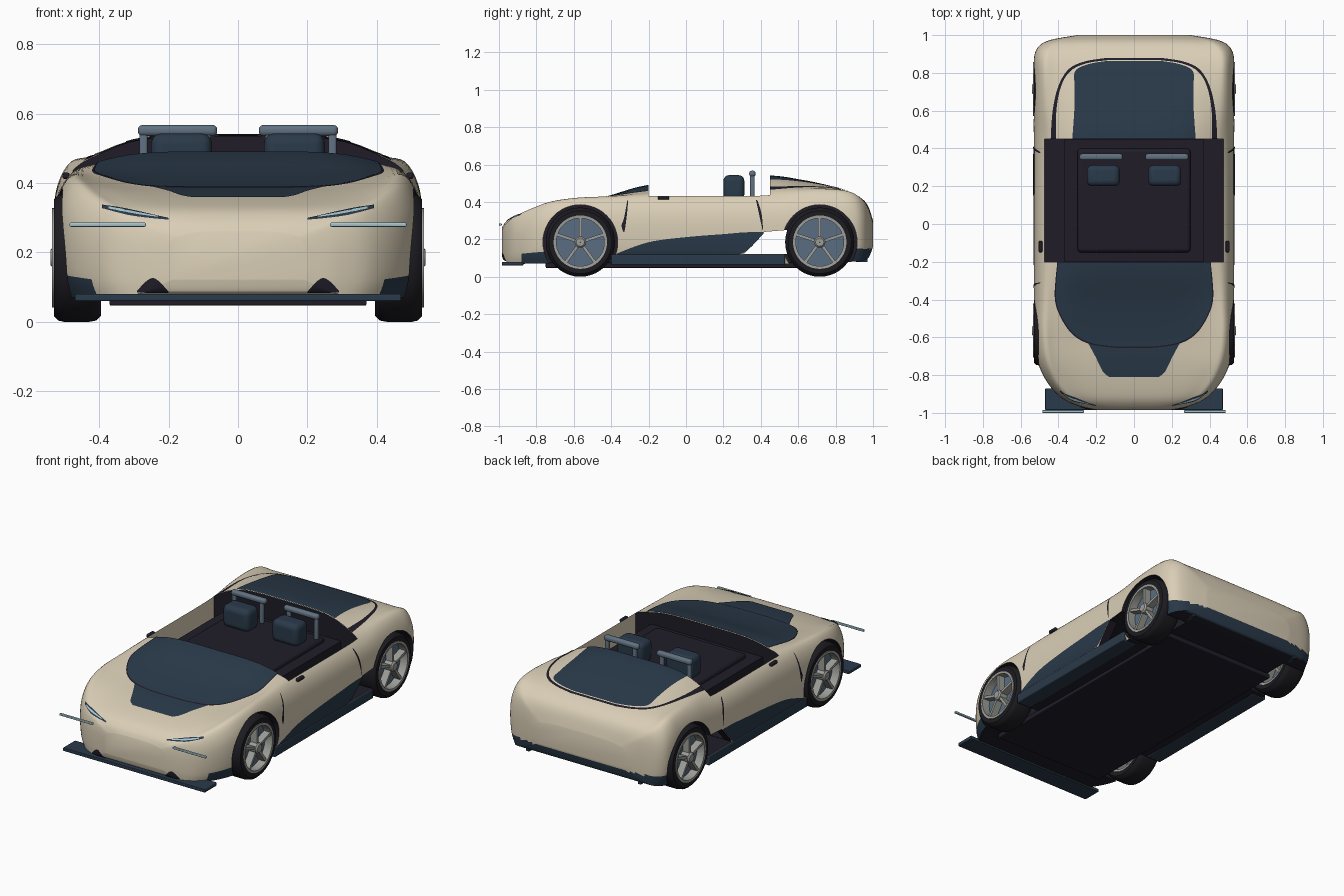
import bpy, bmesh, math
from mathutils import Vector
from mathutils.bvhtree import BVHTree

cube = bpy.data.objects.get("Cube")
if cube:
    bpy.data.objects.remove(cube, do_unlink=True)


def material(name, r, g, b):
    m = bpy.data.materials.new(name)
    m.use_nodes = True
    m.diffuse_color = (r, g, b, 1)
    node = next(n for n in m.node_tree.nodes if n.type == 'BSDF_PRINCIPLED')
    node.inputs["Base Color"].default_value = (r, g, b, 1)
    node.inputs["Roughness"].default_value = 0.6
    return m


CREAM = material("cream paint", .70, .62, .47)
NAVY = material("navy panel", .023, .042, .068)
BLACK = material("cabin black", .014, .012, .021)
TYRE = material("tyre rubber", .012, .011, .015)
SILVER = material("rim silver", .34, .34, .32)
DISC = material("brake blue grey", .10, .155, .22)
STEEL = material("hoop steel", .12, .165, .22)
LAMP = material("pale lamp", .38, .56, .62)


def spline(pts, n):
    """Smooth curve through tuples of any size."""
    out = []
    for i in range(len(pts) - 1):
        a, b, c, d = pts[max(i - 1, 0)], pts[i], pts[i + 1], pts[min(i + 2, len(pts) - 1)]
        for k in range(n):
            t = k / n
            out.append(tuple(q + t * ((r - p) / 2 + t * (p - 2.5 * q + 2 * r - s / 2
                             + t * (1.5 * (q - r) + (s - p) / 2)))
                             for p, q, r, s in zip(a, b, c, d)))
    return out + [tuple(pts[-1])]


def smooth(ob, angle=35):
    bpy.ops.object.select_all(action='DESELECT')
    bpy.context.view_layer.objects.active = ob
    ob.select_set(True)
    bpy.ops.object.shade_smooth_by_angle(angle=math.radians(angle))


def build(name, verts, faces, mats, toward=None):
    """Mesh object; closed meshes face outward, patches face 'toward'."""
    me = bpy.data.meshes.new(name)
    me.from_pydata(verts, [], faces)
    bm = bmesh.new()
    bm.from_mesh(me)
    bmesh.ops.recalc_face_normals(bm, faces=bm.faces)
    bm.normal_update()
    if toward:
        for f in bm.faces:
            if f.normal.dot(toward) < 0:
                f.normal_flip()
    bm.to_mesh(me)
    bm.free()
    for m in mats:
        me.materials.append(m)
    ob = bpy.data.objects.new(name, me)
    bpy.context.collection.objects.link(ob)
    return ob


def box(name, lo, hi, mat, bevel=0, mats=None):
    v = [(x, y, z) for x in (lo[0], hi[0]) for y in (lo[1], hi[1]) for z in (lo[2], hi[2])]
    f = [(0, 1, 3, 2), (4, 6, 7, 5), (0, 4, 5, 1), (2, 3, 7, 6), (0, 2, 6, 4), (1, 5, 7, 3)]
    ob = build(name, v, f, mats or [mat])
    if bevel:
        mod = ob.modifiers.new("round", 'BEVEL')
        mod.width, mod.segments = bevel, 4
        smooth(ob)
    return ob


def lathe(name, profile, x_sign, y, z, mat, seg=40):
    """Spin a (radius, x) profile about an axis parallel to x."""
    n = len(profile)
    verts = [(x_sign * px, y + r * math.cos(a), z + r * math.sin(a))
             for a in (2 * math.pi * k / seg for k in range(seg)) for r, px in profile]
    faces = [(k * n + i, k * n + (i + 1) % n, (k + 1) % seg * n + (i + 1) % n, (k + 1) % seg * n + i)
             for k in range(seg) for i in range(n)]
    ob = build(name, verts, faces, [mat])
    smooth(ob)
    return ob


# Body shell: stations of y, half width, bottom, shoulder height, centre height
stations = [(-.985, .2, .12, .24, .26), (-.965, .29, .085, .275, .292), (-.92, .385, .07, .315, .325),
            (-.83, .465, .07, .36, .352), (-.72, .512, .07, .40, .373), (-.58, .53, .07, .42, .392),
            (-.42, .53, .07, .425, .425), (-.2, .53, .065, .43, .485), (.1, .53, .065, .43, .5),
            (.42, .53, .065, .432, .535), (.62, .533, .07, .455, .512), (.78, .533, .08, .462, .478),
            (.88, .53, .08, .448, .45), (.94, .505, .085, .41, .418), (.975, .44, .1, .36, .375),
            (1.0, .3, .16, .28, .30)]
verts, faces = [], []
rings = spline(stations, 6)
for y, w, zb, zs, zt in rings:
    h, rise = zs - zb, zt - zs
    half = [(.94 * w, zb), (.985 * w, zb + .2 * h), (w, zb + .55 * h), (.975 * w, zb + .82 * h),
            (.9 * w, zs), (.78 * w, zs + .42 * rise), (.5 * w, zs + .93 * rise), (0, zt)]
    ring = spline(half + [(-x, z) for x, z in half[-2::-1]], 4)
    verts += [(x, y, z) for x, z in ring]
n = len(ring)
for j in range(len(rings) - 1):
    for i in range(n):
        k = (i + 1) % n
        faces.append((j * n + i, j * n + k, (j + 1) * n + k, (j + 1) * n + i))
faces += [tuple(range(n)), tuple(range(len(verts) - n, len(verts)))]
SHELL = [CREAM, BLACK, NAVY]
body = build("body_shell", verts, faces, SHELL)
for p in body.data.polygons:
    c = p.center
    if p.normal.z < -.9:
        p.material_index = 1
    elif (c.y > .8 and c.z < .15) or (c.z < .13 and -.88 < c.y < -.7 and abs(c.x) > .4):
        p.material_index = 2
surface = BVHTree.FromPolygons([v.co for v in body.data.vertices],
                               [tuple(p.vertices) for p in body.data.polygons])


def drape(name, rows, side, mat, lift=.004, cols=16):
    """Thin painted patch projected on the shell; rows are (a, b start, b end)."""
    if side == 'top':
        place, d = (lambda a, b: (b, a, 1)), Vector((0, 0, -1))
    elif side == 'front':
        place, d = (lambda a, b: (a, -2, b)), Vector((0, 1, 0))
    else:
        place, d = (lambda a, b: (side * 2, a, b)), Vector((-side, 0, 0))
    rows, pts, hit = spline(rows, 6), [], None
    for a, b0, b1 in rows:
        for i in range(cols + 1):
            co, no, _, _ = surface.ray_cast(Vector(place(a, b0 + (b1 - b0) * i / cols)), d)
            if co:
                hit = co + (no if no.dot(d) < 0 else -no) * lift
            pts.append(hit or Vector(place(a, b0)))
    m = cols + 1
    quads = [(j * m + i, j * m + i + 1, (j + 1) * m + i + 1, (j + 1) * m + i)
             for j in range(len(rows) - 1) for i in range(cols)]
    smooth(build(name, pts, quads, [mat], toward=-d), 60)


def across(name, widths, mat, lift):
    drape(name, [(y, -w, w) for y, w in widths], 'top', mat, lift, 28)


# Windscreen stub, bonnet panel and rear deck panels
across("bonnet_panel", [(-.81, .13), (-.78, .165), (-.7, .205), (-.6, .26)], NAVY, .003)
across("windscreen_edge", [(-.655, .1), (-.635, .235), (-.58, .33), (-.48, .395), (-.38, .42), (-.2, .405)], BLACK, .004)
across("windscreen", [(-.648, .1), (-.628, .23), (-.575, .325), (-.48, .388), (-.38, .413), (-.2, .4)], NAVY, .006)
across("rear_deck_gap", [(.45, .44), (.6, .43), (.73, .40), (.82, .345), (.86, .26), (.878, .15)], BLACK, .002)
across("rear_deck_frame", [(.45, .41), (.6, .41), (.73, .385), (.81, .335), (.85, .25), (.866, .14)], CREAM, .004)
across("rear_deck", [(.45, .325), (.6, .315), (.73, .315), (.81, .31), (.845, .24), (.862, .14)], NAVY, .006)

# Painted side panels, door seams, headlights and front notches
for s, tag in ((1, "left"), (-1, "right")):
    drape("side_panel_" + tag, [(-.37, .12, .125), (-.2, .12, .185), (0, .12, .212), (.2, .12, .228),
                                (.31, .13, .237), (.415, .232, .24)], s, NAVY)
    drape("front_seam_" + tag, [(-.345, .27, .275), (-.33, .24, .32), (-.315, .34, .4), (-.31, .405, .41)],
          s, BLACK, .002, 4)
    drape("rear_seam_" + tag, [(.375, .405, .41), (.385, .36, .4), (.405, .27, .33), (.412, .245, .25)],
          s, BLACK, .002, 4)
    drape("headlight_" + tag, [(s * .2, .292, .297), (s * .3, .303, .319), (s * .39, .326, .336)], 'front', NAVY)
    drape("headlight_strip_" + tag, [(s * .23, .299, .302), (s * .3, .308, .314), (s * .37, .324, .329)],
          'front', LAMP, .006)
    drape("front_notch_" + tag, [(s * .2, .086, .09), (s * .245, .086, .127), (s * .29, .086, .09)], 'front', BLACK)
    box("door_handle_" + tag, (s * .485, -.15, .412), (s * .505, -.09, .43), BLACK, .006)

# Cut the cabin, side openings and wheel arches from the shell
AXLES = (("front", -.565), ("rear", .715))
HUB_Z = .185
cutters = [box("cabin_cutter", (-.475, -.2, .125), (.475, .45, .8), None, mats=SHELL)]
for p in cutters[0].data.polygons:
    p.material_index = 0 if abs(p.normal.x) > .5 else 1
slot = [(.31, .122), (.54, .122), (.54, .25), (.42, .24)]
cutters.append(build("slot_cutter", [(x, y, z) for x in (-1, 1) for y, z in slot],
                     [(0, 1, 2, 3), (4, 5, 6, 7)] + [(i, (i + 1) % 4, (i + 1) % 4 + 4, i + 4) for i in range(4)],
                     SHELL))
for _, y in AXLES:
    for s in (1, -1):
        ring = [(y + .2 * math.cos(t * math.pi / 24), HUB_Z + .2 * math.sin(t * math.pi / 24)) for t in range(48)]
        cutters.append(build("arch_cutter", [(s * x, a, b) for x in (.36, .7) for a, b in ring],
                             [tuple(range(48)), tuple(range(48, 96))]
                             + [(i, (i + 1) % 48, (i + 1) % 48 + 48, i + 48) for i in range(48)], SHELL))
for c in cutters[1:]:
    for p in c.data.polygons:
        p.material_index = 1
bpy.context.view_layer.objects.active = body
for c in cutters:
    c.hide_render = True
    mod = body.modifiers.new("cut", 'BOOLEAN')
    mod.operation, mod.solver, mod.object = 'DIFFERENCE', 'EXACT', c
    bpy.ops.object.modifier_apply(modifier=mod.name)
for c in cutters:
    bpy.data.objects.remove(c, do_unlink=True)
smooth(body)

# Wheels
for end, y in AXLES:
    for s, tag in ((1, "left"), (-1, "right")):
        label = end + "_" + tag
        lathe("tyre_" + label, [(.138, .40), (.168, .395), (.181, .408), (.185, .43), (.185, .5),
                                (.181, .517), (.168, .53), (.138, .53)], s, y, HUB_Z, TYRE)
        lathe("rim_" + label, [(.128, .398), (.143, .396), (.143, .535), (.128, .534)], s, y, HUB_Z, SILVER)
        lathe("brake_disc_" + label, [(.001, .455), (.13, .455), (.13, .485), (.001, .485)], s, y, HUB_Z, DISC)
        lathe("hub_" + label, [(.001, .4), (.03, .4), (.03, .532), (.022, .54), (.001, .54)], s, y, HUB_Z, SILVER)
        for k in range(5):
            spoke = box("spoke_%s_%d" % (label, k + 1), (-.06, -.008, .02), (.06, .008, .133), SILVER)
            spoke.location = (s * .467, y, HUB_Z)
            spoke.rotation_euler.x = 2 * math.pi * k / 5

# Sills, splitter, light bars and underside
for s, tag in ((1, "left"), (-1, "right")):
    box("sill_" + tag, (s * .43, -.4, .063), (s * .525, .53, .12), NAVY, .006)
    box("light_bar_" + tag, (s * .265, -1.0, .274), (s * .485, -.985, .286), LAMP, .004)
    box("rear_fin_" + tag, (s * .36, .91, .08), (s * .38, .97, .15), NAVY)
box("front_splitter", (-.47, -.985, .06), (.47, -.87, .08), NAVY, .004)
box("underbody", (-.37, -.75, .047), (.37, .75, .075), BLACK, .005)

# Cabin tub, headrests and roll hoops
box("cabin_tub", (-.37, -.198, .33), (.37, .448, .395), BLACK)
box("cabin_cushion", (-.3, -.15, .375), (.3, .4, .42), BLACK, .02)
for s, tag in ((1, "left"), (-1, "right")):
    box("headrest_" + tag, (s * .075, .2, .41), (s * .25, .312, .543), NAVY, .03)
    box("hoop_bar_" + tag, (s * .06, .338, .535), (s * .288, .372, .567), STEEL, .013)
    for x in (.09, .272):
        box("hoop_post_" + tag, (s * x - .012, .343, .4), (s * x + .012, .367, .55), STEEL, .008)
